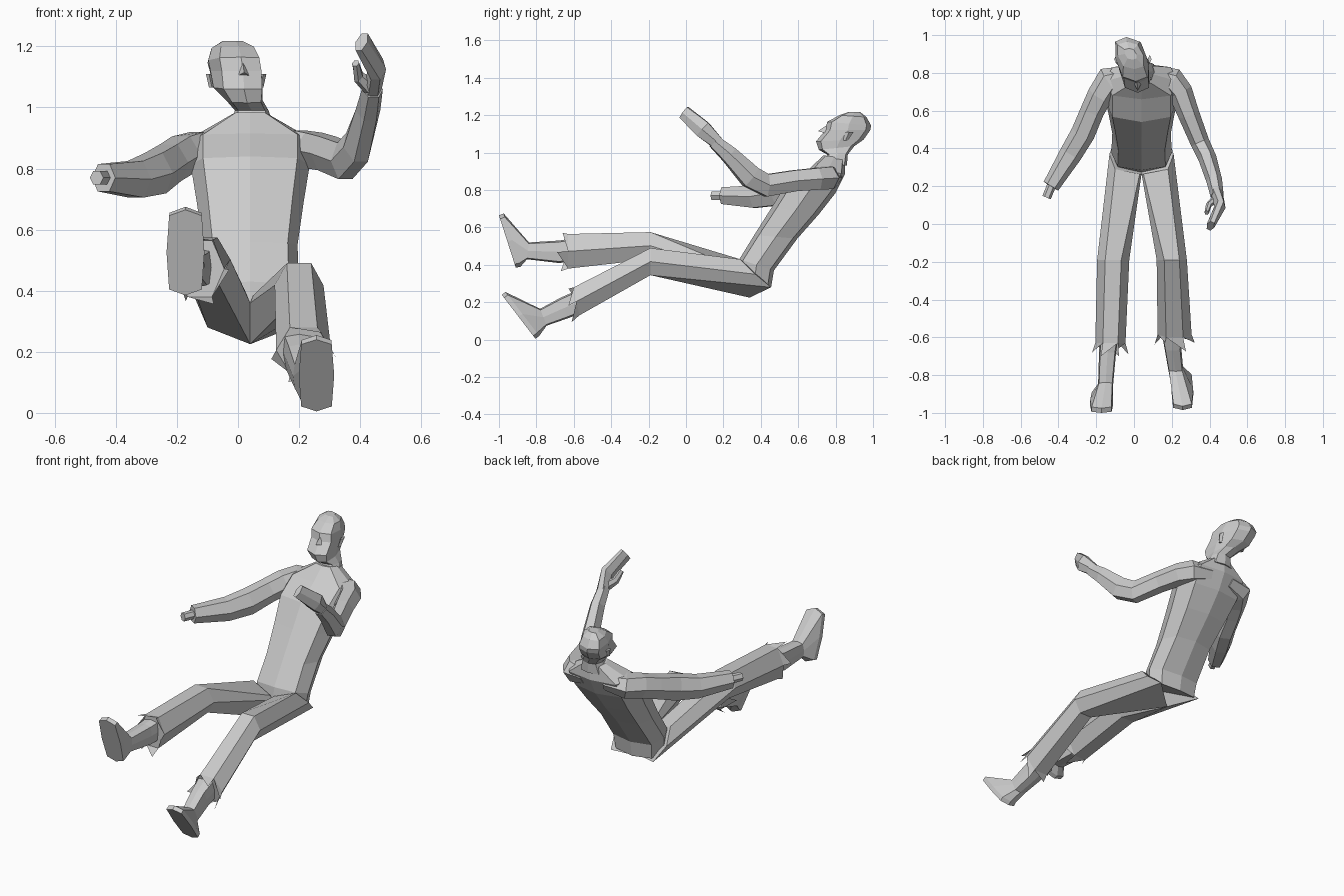
import bpy, bmesh, math
from mathutils import Vector as V

def ring(cx, hw, F, B, n=8, skew=0.0, box=1.12):
    """Cross-section: sideways in x, running from B(y,z) to F(y,z)."""
    pts = []
    for i in range(n):
        a = 2 * math.pi * i / n
        k = box if n == 8 and i % 2 else 1.0
        s, f = k * math.cos(a), k * math.sin(a)
        if n == 6:
            f /= math.sin(math.pi / 3)
        pts.append(V((cx + hw * s + skew * f,
                      (F[0] + B[0]) / 2 + (F[0] - B[0]) / 2 * f,
                      (F[1] + B[1]) / 2 + (F[1] - B[1]) / 2 * f)))
    return pts

def loft(name, rings, spikes=None):
    bm = bmesh.new()
    vs = [[bm.verts.new(p) for p in r] for r in rings]
    n = len(vs[0])
    for a, b in zip(vs, vs[1:]):
        for i in range(n):
            j = (i + 1) % n
            bm.faces.new((a[i], a[j], b[j], b[i]))
    bm.faces.new(vs[0])
    bm.faces.new(vs[-1])
    bmesh.ops.recalc_face_normals(bm, faces=bm.faces)
    if spikes:  # torn hem: one pointed flap per edge
        c0, c1 = (sum(r, V()) / n for r in rings[-2:])
        d = (c1 - c0).normalized()
        for i in range(n):
            p, q = rings[-1][i], rings[-1][(i + 1) % n]
            tip = p + d * spikes[i] + (p - c1).normalized() * spikes[i] * 0.3
            bm.faces.new([bm.verts.new(v) for v in (p, q, tip)])
    me = bpy.data.meshes.new(name)
    bm.to_mesh(me)
    bm.free()
    ob = bpy.data.objects.new(name, me)
    bpy.context.collection.objects.link(ob)
    return ob

def tube(name, path, n=6):
    """Path entries: (point, upright radius, sideways radius)."""
    pts = [V(p[0]) for p in path]
    rings = []
    for i, (p, ra, rb) in enumerate(path):
        t = (pts[min(i + 1, len(pts) - 1)] - pts[max(i - 1, 0)]).normalized()
        u = V((0, 0, 1))
        u = (u - t * u.dot(t)).normalized()
        w = t.cross(u)
        ang = [2 * math.pi * (k + 0.5) / n for k in range(n)]
        rings.append([pts[i] + u * ra * 1.15 * math.cos(a) + w * rb * math.sin(a) for a in ang])
    return loft(name, rings)

# Torso, leaning back
C = 0.04
loft("torso", [ring(C, hw, F, B) for hw, F, B in (
    (0.15, (0.275, 0.36), (0.455, 0.28)),
    (0.16, (0.285, 0.43), (0.47, 0.37)),
    (0.155, (0.365, 0.56), (0.595, 0.54)),
    (0.175, (0.46, 0.71), (0.71, 0.67)),
    (0.195, (0.54, 0.84), (0.80, 0.785)),
    (0.195, (0.66, 0.915), (0.85, 0.885)),
    (0.06, (0.735, 0.985), (0.85, 0.97)))])

# Neck and head, tilted back and turned slightly
loft("head", [ring(cx, hw, F, B, 8, sk) for cx, hw, F, B, sk in (
    (0.045, 0.075, (0.73, 0.94), (0.86, 0.93), 0),
    (0.045, 0.055, (0.755, 0.99), (0.865, 0.99), 0),
    (0.02, 0.06, (0.71, 1.015), (0.90, 1.035), 0.01),
    (0.0, 0.08, (0.695, 1.06), (0.95, 1.07), 0.02),
    (-0.008, 0.082, (0.745, 1.12), (0.985, 1.12), 0.025),
    (-0.015, 0.082, (0.755, 1.165), (0.99, 1.145), 0.025),
    (-0.018, 0.068, (0.82, 1.20), (0.965, 1.19), 0.02),
    (-0.018, 0.03, (0.87, 1.218), (0.93, 1.218), 0.01))])
loft("nose", [[V((0.013, 0.77, 1.165)), V((0.017, 0.77, 1.165)), V((0.015, 0.765, 1.155))],
              [V((0.002, 0.74, 1.105)), V((0.036, 0.74, 1.105)), V((0.02, 0.705, 1.115))]])
for nm, x, s in (("left_ear", 0.073, 1), ("right_ear", -0.085, -1)):
    loft(nm, [ring(x, 0.01, (0.84, 1.065), (0.865, 1.065), 4),
              ring(x + s * 0.01, 0.01, (0.85, 1.11), (0.895, 1.11), 4)])

# Raised left arm with mitten hand and thumb
tube("left_arm", [((0.10, 0.79, 0.87), 0.04, 0.05), ((0.20, 0.755, 0.865), 0.06, 0.075),
                  ((0.245, 0.70, 0.86), 0.058, 0.065), ((0.29, 0.58, 0.85), 0.056, 0.057),
                  ((0.35, 0.43, 0.825), 0.06, 0.05), ((0.39, 0.345, 0.87), 0.06, 0.048),
                  ((0.425, 0.23, 0.99), 0.045, 0.042), ((0.44, 0.15, 1.06), 0.034, 0.035)])
tube("left_hand", [((0.435, 0.18, 1.04), 0.03, 0.032), ((0.455, 0.09, 1.125), 0.046, 0.03),
                   ((0.405, -0.01, 1.215), 0.036, 0.022)])
tube("left_thumb", [((0.43, 0.13, 1.07), 0.025, 0.02), ((0.395, 0.10, 1.10), 0.02, 0.016),
                    ((0.385, 0.06, 1.145), 0.014, 0.012)])

# Right arm ending in a stump with bone
tube("right_arm", [((-0.02, 0.79, 0.87), 0.04, 0.05), ((-0.13, 0.755, 0.86), 0.06, 0.08),
                   ((-0.18, 0.68, 0.845), 0.062, 0.068), ((-0.22, 0.60, 0.82), 0.062, 0.063),
                   ((-0.27, 0.48, 0.785), 0.068, 0.064), ((-0.335, 0.37, 0.765), 0.06, 0.06),
                   ((-0.44, 0.20, 0.77), 0.045, 0.045)])
tube("right_arm_bone", [((-0.43, 0.22, 0.77), 0.022, 0.024), ((-0.463, 0.14, 0.77), 0.022, 0.024)])

# Trouser legs sharing a hip seam, with torn hems
HIP = ((0.17, 0.37, 0.35), (0.14, 0.29, 0.43), (0.01, 0.265, 0.385),
       (0.0, 0.265, 0.36), (0.0, 0.34, 0.225), (0.14, 0.455, 0.28))

def trouser(name, s, knee, hem, spikes):
    rings = [[V((C + s * x, y, z)) for x, y, z in HIP]]
    for cx, hw, F, B in (knee, hem):
        rings.append(ring(cx, s * hw, F, B, 6))
    loft(name, rings, spikes)

trouser("right_trouser_leg", -1, (-0.11, 0.085, (-0.19, 0.575), (-0.19, 0.43)),
        (-0.125, 0.08, (-0.63, 0.565), (-0.63, 0.38)), (0.05, 0.07, 0.03, 0.06, 0.07, 0.04))
trouser("left_trouser_leg", 1, (0.20, 0.08, (-0.19, 0.49), (-0.19, 0.345)),
        (0.215, 0.09, (-0.60, 0.28), (-0.57, 0.13)), (0.05, 0.08, 0.03, 0.06, 0.04, 0.05))

# Bare shins and feet
for nm, secs in (
    ("right_foot", ((-0.13, 0.05, (-0.58, 0.545), (-0.58, 0.42)),
                    (-0.14, 0.045, (-0.68, 0.53), (-0.68, 0.41)),
                    (-0.15, 0.04, (-0.84, 0.52), (-0.85, 0.43)),
                    (-0.172, 0.06, (-0.975, 0.675), (-0.885, 0.39)),
                    (-0.172, 0.062, (-1.0, 0.665), (-0.91, 0.385)))),
    ("left_foot", ((0.20, 0.055, (-0.59, 0.26), (-0.54, 0.15)),
                   (0.205, 0.045, (-0.67, 0.225), (-0.63, 0.115)),
                   (0.22, 0.04, (-0.78, 0.165), (-0.745, 0.075)),
                   (0.257, 0.056, (-0.965, 0.255), (-0.785, 0.02)),
                   (0.257, 0.058, (-0.985, 0.24), (-0.805, 0.005))))):
    loft(nm, [ring(*q, box=1.22) for q in secs])
